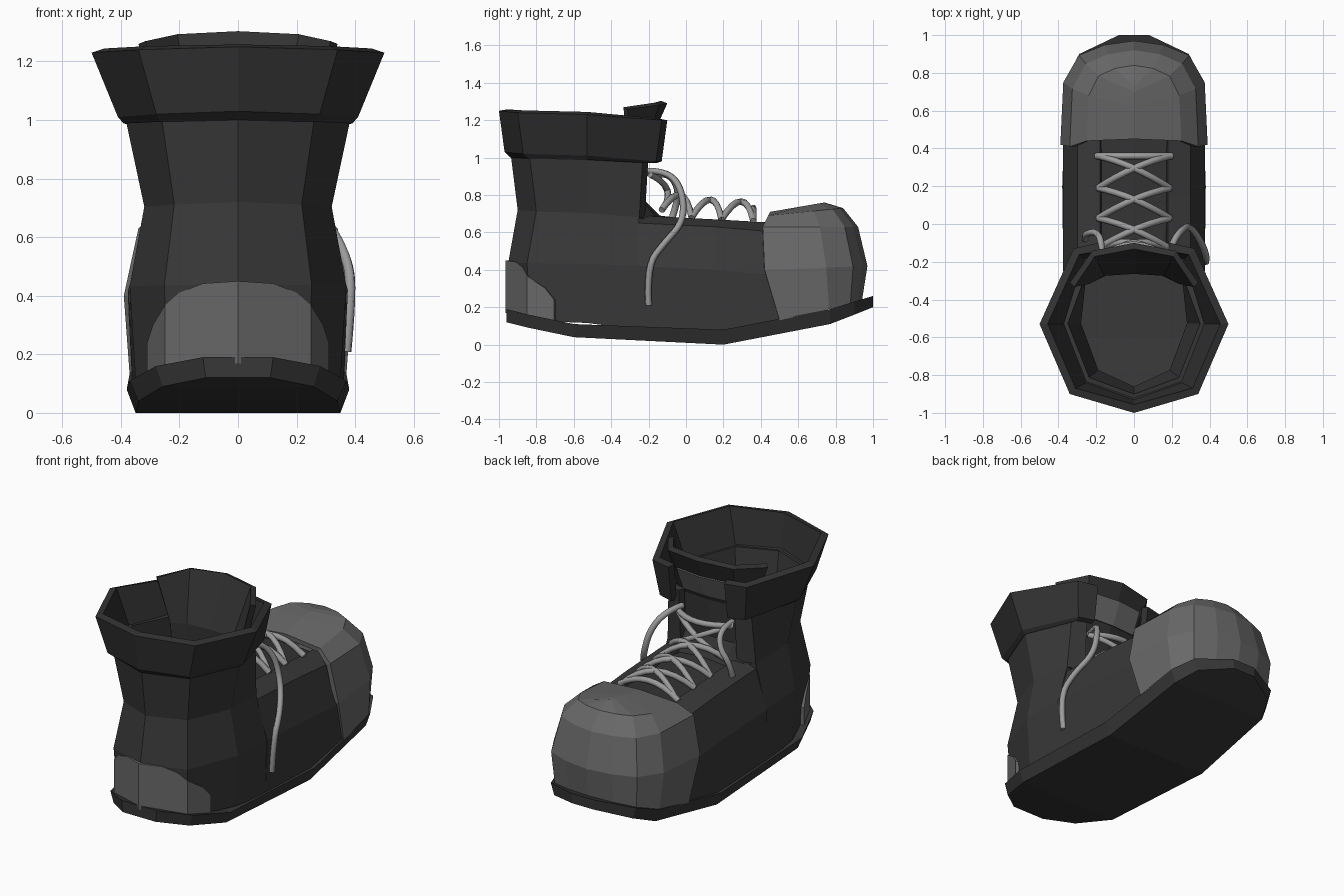
import bpy
import bmesh
from mathutils import Vector

cube = bpy.data.objects.get("Cube")
if cube:
    bpy.data.objects.remove(cube, do_unlink=True)


def make_material(name, grey):
    mat = bpy.data.materials.new(name)
    mat.use_nodes = True
    colour = (grey, grey, grey, 1)
    mat.diffuse_color = colour
    mat.node_tree.nodes["Principled BSDF"].inputs["Base Color"].default_value = colour
    return mat


leather = make_material("dark leather", 0.04)
collar_mat = make_material("collar leather", 0.032)
rubber = make_material("sole rubber", 0.038)
cap_mat = make_material("grey cap", 0.14)
lace_mat = make_material("light lace", 0.33)


def finish(name, bm, mat):
    mesh = bpy.data.meshes.new(name)
    bm.to_mesh(mesh)
    bm.free()
    mesh.materials.append(mat)
    obj = bpy.data.objects.new(name, mesh)
    bpy.context.collection.objects.link(obj)
    return obj


def sheet(name, rows, mat, thickness):
    """Panel through rows of points, mirrored across x and thickened inward."""
    bm = bmesh.new()
    grid = [[bm.verts.new(point) for point in row] for row in rows]
    for low, high in zip(grid, grid[1:]):
        for i in range(len(low) - 1):
            bm.faces.new((low[i], low[i + 1], high[i + 1], high[i]))
    bmesh.ops.remove_doubles(bm, verts=bm.verts, dist=0.0001)
    obj = finish(name, bm, mat)
    mirror = obj.modifiers.new("mirror", 'MIRROR')
    mirror.use_clip = True
    solid = obj.modifiers.new("thickness", 'SOLIDIFY')
    solid.thickness = thickness
    solid.offset = -1


# Sole: cross-sections (y, half width, bottom, top) joined heel to toe
sections = [(-0.96, 0.12, 0.12, 0.19), (-0.84, 0.28, 0.09, 0.16),
            (-0.6, 0.37, 0.04, 0.11), (0.2, 0.38, 0, 0.08),
            (0.77, 0.36, 0.11, 0.19), (0.9, 0.29, 0.16, 0.23),
            (1, 0.08, 0.2, 0.26)]
bm = bmesh.new()
loops = []
for y, half, low, high in sections:
    base = half * 0.92
    corners = ((-half, y, high), (half, y, high), (base, y, low), (-base, y, low))
    loops.append([bm.verts.new(corner) for corner in corners])
for loop, following in zip(loops, loops[1:]):
    for i in range(4):
        j = (i + 1) % 4
        bm.faces.new((loop[i], loop[j], following[j], following[i]))
bm.faces.new(loops[0])
bm.faces.new(loops[-1])
bmesh.ops.recalc_face_normals(bm, faces=bm.faces)
finish("sole", bm, rubber)


def ankle_ring(back, half, z, drop, front_x, front_y):
    """Half an octagon from the heel centre round to the front opening."""
    return [(0, -back, z), (half * 0.68, 0.1 - back, z - drop * 0.2),
            (half, -0.53, z - drop * 0.4), (front_x, front_y, z - drop),
            (0.19, front_y + 0.03, z - drop)]


# Heel quarter and the ankle shaft above it, open at the front
waist = ankle_ring(0.9, 0.32, 0.72, 0.04, 0.3, -0.25)
heel_rings = [ankle_ring(0.93, 0.35, 0.14, 0.06, 0.36, -0.25),
              ankle_ring(0.95, 0.37, 0.44, 0.02, 0.37, -0.25), waist]
sheet("heel_quarter", [ring[:4] for ring in heel_rings], leather, 0.04)
sheet("ankle_shaft", [waist, ankle_ring(0.94, 0.39, 1.04, 0.02, 0.28, -0.23)], leather, 0.04)

# Flared collar with a small lower lip
sheet("collar", [
    ankle_ring(0.94, 0.39, 1, 0.03, 0.28, -0.19),
    ankle_ring(0.97, 0.41, 1.03, 0.05, 0.29, -0.16),
    ankle_ring(1, 0.5, 1.25, 0.05, 0.32, -0.13)], collar_mat, 0.045)


def side_row(x, heights):
    return [(x, y, z) for y, z in zip((-0.25, 0.15, 0.5), heights)]


# Foot sides running under the toe cap
sheet("foot_side", [
    side_row(0.36, (0.08, 0.07, 0.13)), side_row(0.375, (0.42, 0.4, 0.37)),
    side_row(0.3, (0.65, 0.63, 0.6)), side_row(0.18, (0.69, 0.67, 0.65))], leather, 0.03)


def tongue_row(half, edge_y, middle_y, z, drop):
    between_y = middle_y + (edge_y - middle_y) * 0.2
    return [(half, edge_y, z - drop), (half * 0.65, between_y, z - drop * 0.3),
            (0, middle_y, z)]


# Tongue, from under the toe cap up through the collar
sheet("tongue", [
    tongue_row(0.28, 0.47, 0.47, 0.65, 0.05), tongue_row(0.28, 0.1, 0.1, 0.66, 0.05),
    tongue_row(0.23, -0.2, -0.14, 0.69, 0.07), tongue_row(0.24, -0.28, -0.23, 0.78, 0.02),
    tongue_row(0.26, -0.29, -0.23, 1, 0), tongue_row(0.34, -0.31, -0.1, 1.29, 0.03),
], collar_mat, 0.035)

# Blank patch on the tongue
sheet("tongue_patch", [
    [(0.16, -0.2, 1.04), (0, -0.19, 1.04)],
    [(0.17, -0.15, 1.18), (0, -0.13, 1.18)]], cap_mat, 0.009)


def cap_ring(half, rear, front, z, rise):
    """Half a rounded toe outline, from the rear edge to the tip."""
    outline = [(1, 0), (0.96, 0.6), (0.75, 0.86), (0.4, 0.96), (0, 1)]
    return [(half * u, rear + (front - rear) * v, z + rise * v) for u, v in outline]


# Faceted toe cap
sheet("toe_cap", [
    cap_ring(0.37, 0.5, 0.94, 0.13, 0.1), cap_ring(0.39, 0.42, 0.97, 0.4, 0.02),
    cap_ring(0.34, 0.41, 0.92, 0.63, 0), cap_ring(0.25, 0.44, 0.84, 0.69, 0.04),
    cap_ring(0, 0.45, 0.74, 0.71, 0.05)], cap_mat, 0.03)

# Rounded heel patch lying on the heel facets
patch_low, patch_high = [], []
for x in (0, 0.12, 0.2, 0.25, 0.29, 0.31):
    y = max(0.46 * x - 0.965, 2.4 * x - 1.45)
    patch_low.append((x, y, 0.17 - 0.15 * x))
    patch_high.append((x, y, 0.15 + 0.3 * (1 - (x / 0.32) ** 3) ** 0.5))
sheet("heel_patch", [patch_low, patch_high], cap_mat, 0.02)


def cord(name, points, kind='POLY'):
    data = bpy.data.curves.new(name, 'CURVE')
    data.dimensions = '3D'
    data.bevel_depth = 0.018
    data.bevel_resolution = 1
    data.use_fill_caps = True
    data.resolution_u = 5
    data.materials.append(lace_mat)
    line = data.splines.new(kind)
    line.points.add(len(points) - 1)
    for point, place in zip(line.points, points):
        point.co = (*place, 1)
    if kind == 'NURBS':
        line.use_endpoint_u = True
        line.order_u = 3
    obj = bpy.data.objects.new(name, data)
    bpy.context.collection.objects.link(obj)


def arch(name, start, end, lift):
    start, end, lift = Vector(start), Vector(end), Vector(lift)
    steps = [i / 8 for i in range(9)]
    cord(name, [start.lerp(end, t) + lift * 4 * t * (1 - t) for t in steps])


# Crossed laces: eyelet rows from the toe up the ankle (y, z)
eyelets = [(0.36, 0.66), (0.19, 0.67), (0.03, 0.68), (-0.13, 0.72), (-0.19, 0.91)]
arch("lace_bar_front", (-0.2, *eyelets[0]), (0.2, *eyelets[0]), (0, 0, 0.07))
for n, (low, high) in enumerate(zip(eyelets, eyelets[1:])):
    lift = (0, 0.02, 0.1) if n < 3 else (0, 0.06, 0.01)
    for side in (-0.19, 0.19):
        arch("lace_cross", (side, *low), (-side, *high), lift)
arch("lace_bar_top", (-0.19, *eyelets[-1]), (0.19, *eyelets[-1]), (0, 0.08, 0))

# Loose lace ends: long on one side, short on the other
cord("lace_end_long", [
    (0.17, -0.21, 0.93), (0.2, -0.1, 0.93), (0.26, -0.02, 0.83), (0.3, -0.01, 0.66),
    (0.37, -0.12, 0.54), (0.39, -0.21, 0.42), (0.37, -0.2, 0.21)], 'NURBS')
cord("lace_end_short", [
    (-0.17, -0.21, 0.92), (-0.17, -0.09, 0.92), (-0.2, -0.04, 0.83),
    (-0.26, -0.05, 0.75), (-0.26, -0.08, 0.66)], 'NURBS')
